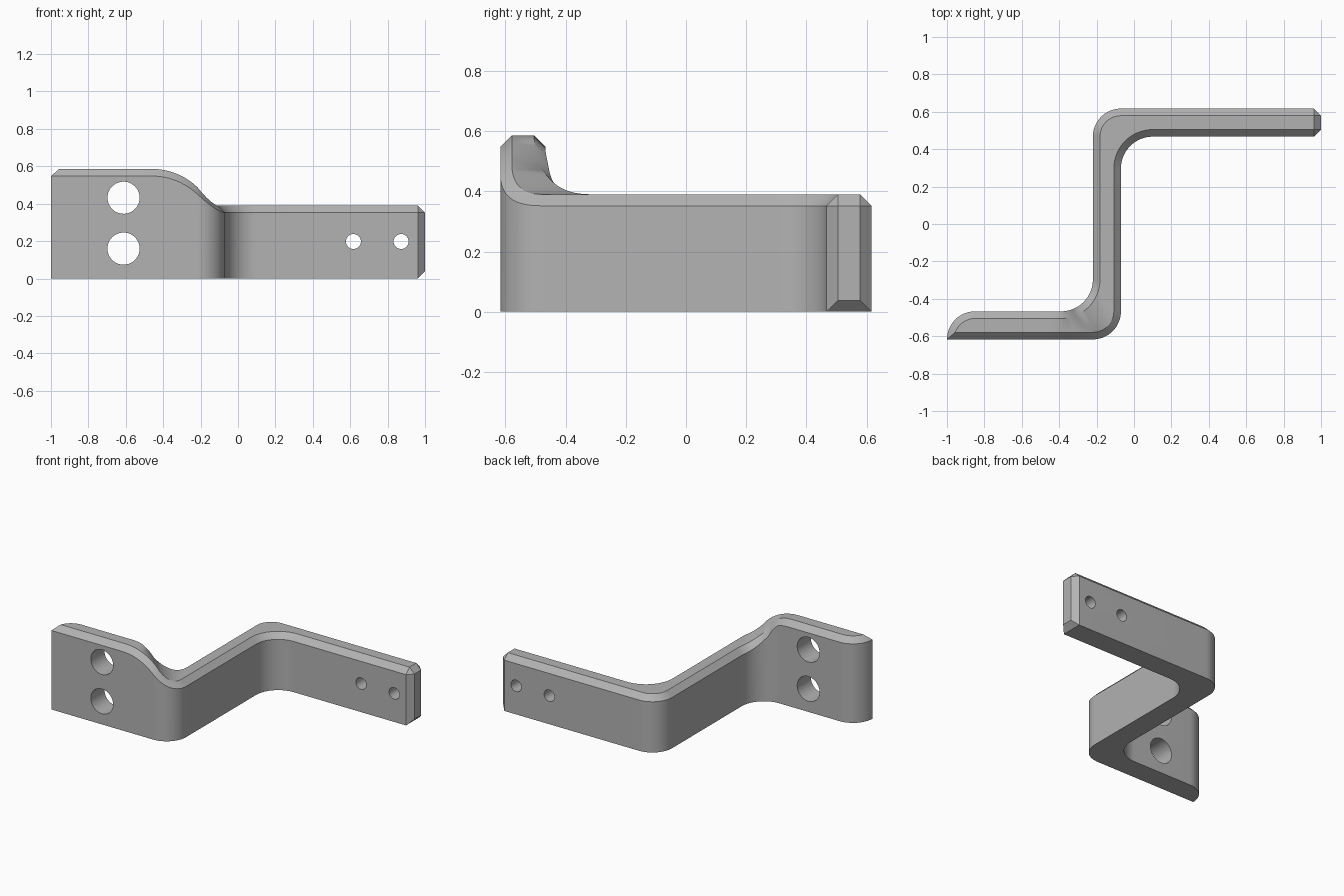
import bpy, bmesh, math
from mathutils import Vector

if "Cube" in bpy.data.objects:
    bpy.data.objects.remove(bpy.data.objects["Cube"])

T = 0.15           # plate thickness
C = 0.038          # chamfer
Y = 0.617          # half depth
LOW, HIGH = 0.352, 0.548   # shoulder heights below the top chamfer


def shoulder(x):
    """Shoulder height along the front edge: flat, convex arc, concave run-out."""
    if x <= -0.46:
        return HIGH
    if x < -0.22:
        return HIGH - 0.35 + math.sqrt(0.35 ** 2 - (x + 0.46) ** 2)
    t = min(1.0, (x + 0.22) / 0.15)
    return LOW + 0.102 * (1 - t) ** 1.4


def section(f, b, f2, b2, h):
    return [(*f, 0), (*f, h), (*f2, h + C), (*b2, h + C), (*b, h), (*b, 0)]


def arc(cx, cy, r, deg):
    a = math.radians(deg)
    return Vector((cx + r * math.cos(a), cy + r * math.sin(a)))


rows = []
yf, yb = -Y, -Y + T

# rounded left end
for i in range(12, 0, -1):
    a = 90 + 90 * i / 12
    b = arc(-0.85, yf, T, a)
    b2 = arc(-0.85, yf, T - C, a)
    b2.y = max(b2.y, yf + C)
    b2.x = max(b2.x, -0.956)
    rows.append(section((b.x, yf), b, (b2.x, yf + C), b2, HIGH))

# straight mounting plate
for x in (-0.85, -0.46, -0.43, -0.41):
    rows.append(section((x, yf), (x, yb), (x, yf + C), (x, yb - C), shoulder(x)))

# first bend: front edge runs straight then turns, back edge turns all along
N = 24
for i in range(N + 1):
    t = i / N
    if t < 0.35:
        u = t / 0.35
        x = -0.39 + 0.17 * u
        f, f2 = Vector((x, yf)), Vector((x, yf + C))
        ab = -90 + 25 * u
    else:
        u = (t - 0.35) / 0.65
        f = arc(-0.22, yb, T, -90 + 90 * u)
        f2 = arc(-0.22, yb, T - C, -90 + 90 * u)
        ab = -65 + 65 * u
    b = arc(-0.39, yb + 0.17, 0.17, ab)
    b2 = arc(-0.39, yb + 0.17, 0.17 + C, ab)
    rows.append(section(f, b, f2, b2, shoulder(f.x)))

# second bend
for i in range(17):
    a = 180 - 90 * i / 16
    f = arc(0.1, Y - T - 0.17, 0.17, a)
    f2 = arc(0.1, Y - T - 0.17, 0.17 + C, a)
    b = arc(-0.07, Y - T, T, a)
    b2 = arc(-0.07, Y - T, T - C, a)
    rows.append(section(f, b, f2, b2, LOW))

# straight arm with a chamfered end
rows.append(section((1 - C, Y - T), (1 - C, Y), (1 - C, Y - T + C), (1 - C, Y - C), LOW))
y0, y1 = Y - T + C, Y - C
rows.append([(1, y0, C), (1, y0, LOW), (1, y0, LOW), (1, y1, LOW), (1, y1, LOW), (1, y1, C)])

# skin the sections
bm = bmesh.new()
vr = [[bm.verts.new(p) for p in r] for r in rows]
for p, q in zip(vr, vr[1:]):
    for k in range(6):
        m = (k + 1) % 6
        bm.faces.new((p[k], p[m], q[m], q[k]))
bm.faces.new(vr[0])
bm.faces.new(vr[-1])
bmesh.ops.remove_doubles(bm, verts=bm.verts, dist=0.0005)
bmesh.ops.dissolve_degenerate(bm, edges=bm.edges, dist=0.0005)
bmesh.ops.triangulate(bm, faces=[f for f in bm.faces if len(f.verts) > 3])
bmesh.ops.recalc_face_normals(bm, faces=bm.faces)
mesh = bpy.data.meshes.new("bracket")
bm.to_mesh(mesh)
bm.free()
bracket = bpy.data.objects.new("bracket", mesh)
bpy.context.collection.objects.link(bracket)

steel = bpy.data.materials.new("grey steel")
steel.diffuse_color = (0.45, 0.45, 0.45, 1)
steel.use_nodes = True
steel.node_tree.nodes["Principled BSDF"].inputs["Base Color"].default_value = steel.diffuse_color
mesh.materials.append(steel)

# bolt and screw holes
for x, y, z, r in ((-0.612, yf, 0.432, 0.086), (-0.612, yf, 0.16, 0.086),
                   (0.617, Y, 0.198, 0.04), (0.872, Y, 0.198, 0.04)):
    bpy.ops.mesh.primitive_cylinder_add(vertices=40, radius=r, depth=0.6,
                                        location=(x, y, z), rotation=(math.pi / 2, 0, 0))
    cutter = bpy.context.object
    cutter.name = "hole_cutter"
    cutter.data.materials.append(steel)
    mod = bracket.modifiers.new("hole", 'BOOLEAN')
    mod.operation, mod.solver, mod.object = 'DIFFERENCE', 'EXACT', cutter
    bpy.context.view_layer.objects.active = bracket
    bpy.ops.object.modifier_apply(modifier=mod.name)
    bpy.data.objects.remove(cutter, do_unlink=True)

bpy.ops.object.select_all(action='DESELECT')
bracket.select_set(True)
bpy.context.view_layer.objects.active = bracket
bpy.ops.object.shade_smooth_by_angle(angle=math.radians(30))
